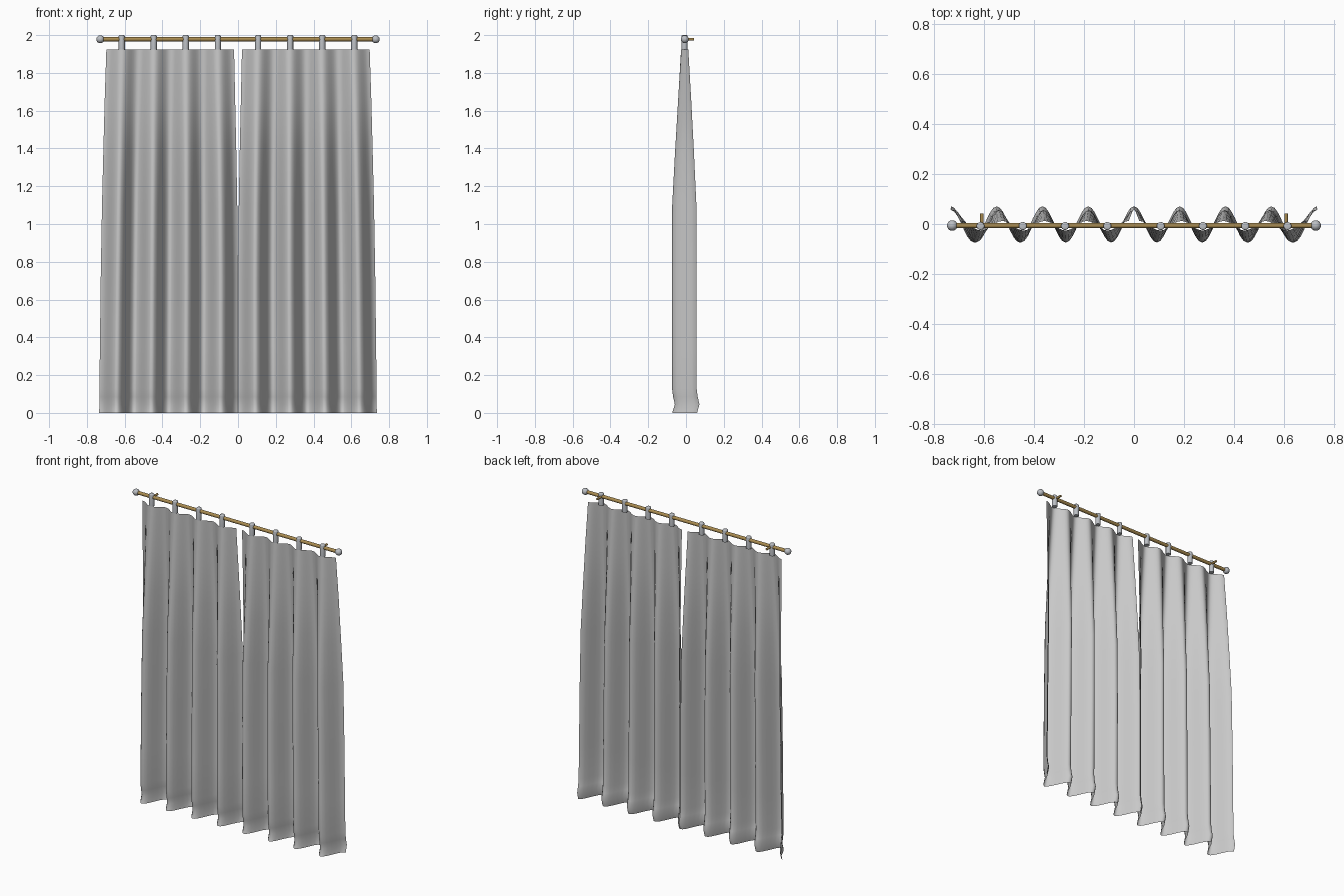
import bpy, bmesh, math
from mathutils import Matrix, Vector

if "Cube" in bpy.data.objects:
    bpy.data.objects.remove(bpy.data.objects["Cube"], do_unlink=True)


def material(name, rgb):
    m = bpy.data.materials.new(name)
    m.use_nodes = True
    m.diffuse_color = (*rgb, 1)
    m.node_tree.nodes["Principled BSDF"].inputs["Base Color"].default_value = (*rgb, 1)
    return m


CLOTH = material("grey cloth", (0.58, 0.58, 0.58))
METAL = material("pale metal", (0.50, 0.52, 0.55))
BRASS = material("aged brass", (0.40, 0.26, 0.08))

ROD_Y, ROD_Z = -0.006, 1.978
FOLDS, STEPS = 4, 14


def finish(name, bm, mat, angle=math.radians(40)):
    mesh = bpy.data.meshes.new(name)
    bm.to_mesh(mesh)
    bm.free()
    mesh.materials.append(mat)
    ob = bpy.data.objects.new(name, mesh)
    bpy.context.collection.objects.link(ob)
    bpy.ops.object.select_all(action="DESELECT")
    ob.select_set(True)
    bpy.context.view_layer.objects.active = ob
    bpy.ops.object.shade_smooth_by_angle(angle=angle)
    return ob


def cylinder(name, start, end, radius, mat, sides=16, bevel=0):
    start, end = Vector(start), Vector(end)
    axis = end - start
    turn = axis.to_track_quat("Z", "Y").to_matrix().to_4x4()
    bm = bmesh.new()
    bmesh.ops.create_cone(bm, cap_ends=True, segments=sides, radius1=radius,
                          radius2=radius, depth=axis.length,
                          matrix=Matrix.Translation((start + end) / 2) @ turn)
    if bevel:
        rim = [e for e in bm.edges if all(v.co.z > max(start.z, end.z) - 1e-4 for v in e.verts)]
        bmesh.ops.bevel(bm, geom=rim, offset=bevel, segments=3, profile=0.5, affect="EDGES")
    return finish(name, bm, mat)


# Curtain rows: height, inner x, outer x, fold depth, forward or backward shift
ROWS = [
    (1.925, 0.021, 0.697, 0.019, -0.007),
    (1.65, 0.015, 0.706, 0.035, -0.007),
    (1.38, 0.009, 0.713, 0.050, -0.008),
    (1.1, 0.004, 0.720, 0.064, -0.009),
    (0.7, 0.000, 0.727, 0.065, -0.009),
    (0.35, 0.000, 0.731, 0.065, -0.009),
    (0.13, 0.000, 0.734, 0.065, -0.009),
    (0.085, 0.000, 0.734, 0.065, -0.003),
    (0.045, 0.000, 0.734, 0.065, 0.006),
    (0.0, 0.000, 0.735, 0.066, -0.007),
]


def curtain(name, side):
    bm = bmesh.new()
    count = FOLDS * STEPS
    grid = []
    for z, inner, outer, depth, shift in ROWS:
        row = []
        for i in range(count + 1):
            t = i / count
            x = inner + (outer - inner) * t
            y = shift + depth * math.cos(2 * math.pi * FOLDS * t)
            row.append(bm.verts.new((side * x, y, z)))
        grid.append(row)
    for upper, lower in zip(grid, grid[1:]):
        for i in range(count):
            quad = [upper[i], lower[i], lower[i + 1], upper[i + 1]]
            bm.faces.new(quad if side > 0 else quad[::-1])
    return finish(name, bm, CLOTH, math.pi)


# Rod along the top
cylinder("curtain_rod", (-0.72, ROD_Y, ROD_Z), (0.72, ROD_Y, ROD_Z), 0.011, BRASS)

for label, side in (("left", 1), ("right", -1)):
    curtain(label + "_curtain", side)

    # Rod end knob
    bm = bmesh.new()
    bmesh.ops.create_uvsphere(bm, u_segments=16, v_segments=10, radius=0.021,
                              matrix=Matrix.Translation((side * 0.729, ROD_Y, ROD_Z))
                              @ Matrix.Rotation(math.pi / 2, 4, "Y"))
    finish(label + "_end_knob", bm, METAL)

    # Wall bracket behind the rod
    cylinder(label + "_wall_bracket", (side * 0.61, ROD_Y, ROD_Z),
             (side * 0.61, 0.043, ROD_Z), 0.007, BRASS, 12)

    # Hangers, one above each forward fold
    for n in range(FOLDS):
        x = side * (0.107 + 0.1695 * n)
        cylinder(f"{label}_hanger_{n + 1}", (x, ROD_Y - 0.002, 1.922),
                 (x, ROD_Y - 0.002, 2.0), 0.016, METAL, 16, 0.006)
